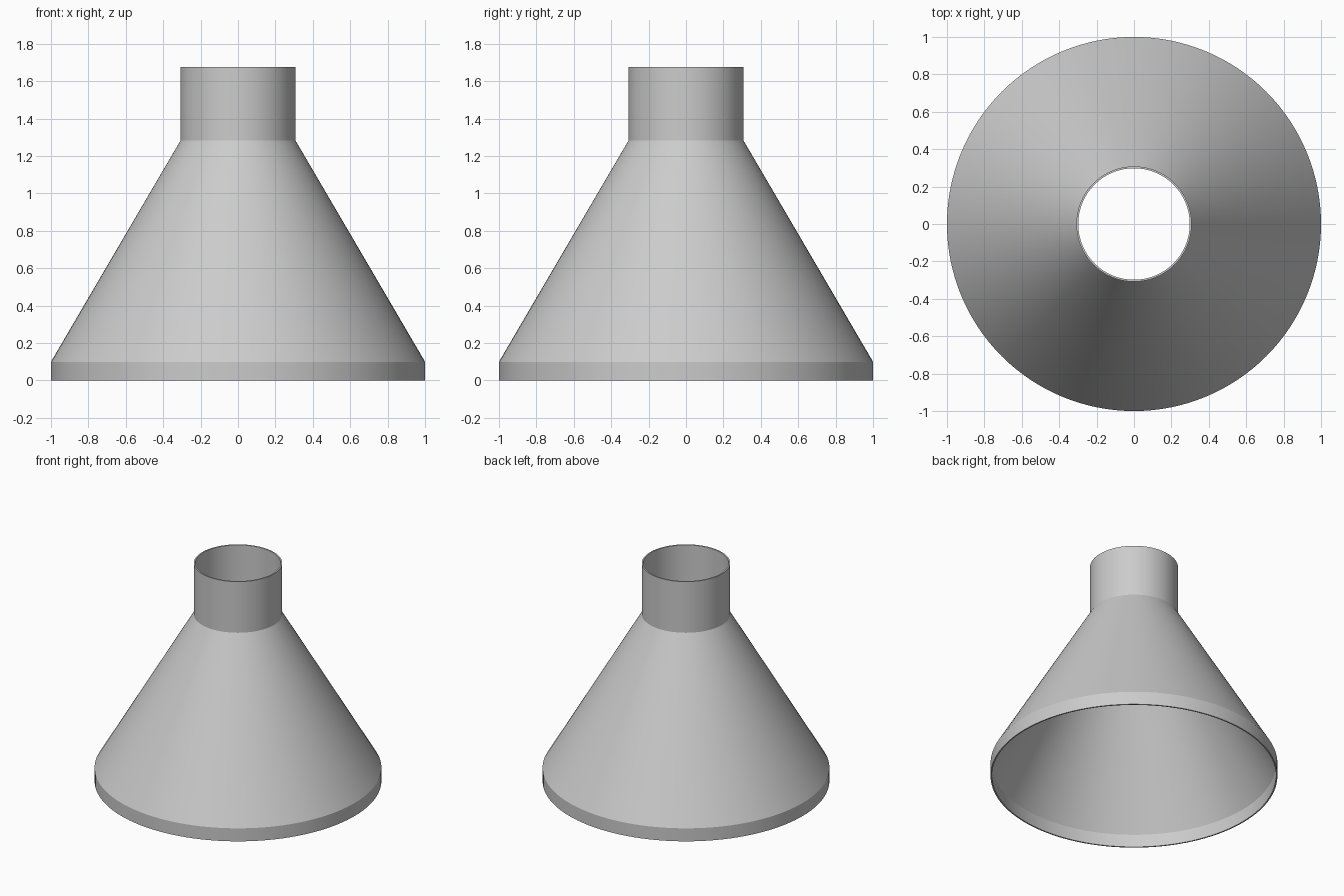
import bpy, bmesh, math

if "Cube" in bpy.data.objects:
    bpy.data.objects.remove(bpy.data.objects["Cube"])

SEGMENTS = 128
WALL = 0.01
DROP = WALL * math.tan(math.radians(15.2))  # mitre at the bends keeps the wall even

# Outer wall as (radius, height), from the bottom rim to the neck top
outer = [(1.0, 0.0), (1.0, 0.1), (0.308, 1.282), (0.308, 1.675)]
inner = [(r - WALL, z - (DROP if 0 < i < 3 else 0)) for i, (r, z) in enumerate(outer)]
profile = outer + inner[::-1]

# Thin-walled funnel: closed profile revolved around z
bm = bmesh.new()
rings = []
for s in range(SEGMENTS):
    a = 2 * math.pi * s / SEGMENTS
    rings.append([bm.verts.new((r * math.cos(a), r * math.sin(a), z)) for r, z in profile])
n = len(profile)
for s in range(SEGMENTS):
    here, there = rings[s], rings[(s + 1) % SEGMENTS]
    for i in range(n):
        j = (i + 1) % n
        bm.faces.new((here[i], there[i], there[j], here[j]))
bmesh.ops.recalc_face_normals(bm, faces=bm.faces)

mesh = bpy.data.meshes.new("funnel")
bm.to_mesh(mesh)
bm.free()

grey = bpy.data.materials.new("light grey")
grey.diffuse_color = (0.6, 0.6, 0.6, 1)
grey.use_nodes = True
grey.node_tree.nodes["Principled BSDF"].inputs["Base Color"].default_value = grey.diffuse_color
mesh.materials.append(grey)

funnel = bpy.data.objects.new("funnel", mesh)
bpy.context.collection.objects.link(funnel)
bpy.context.view_layer.objects.active = funnel
funnel.select_set(True)
bpy.ops.object.shade_smooth_by_angle(angle=math.radians(20))
